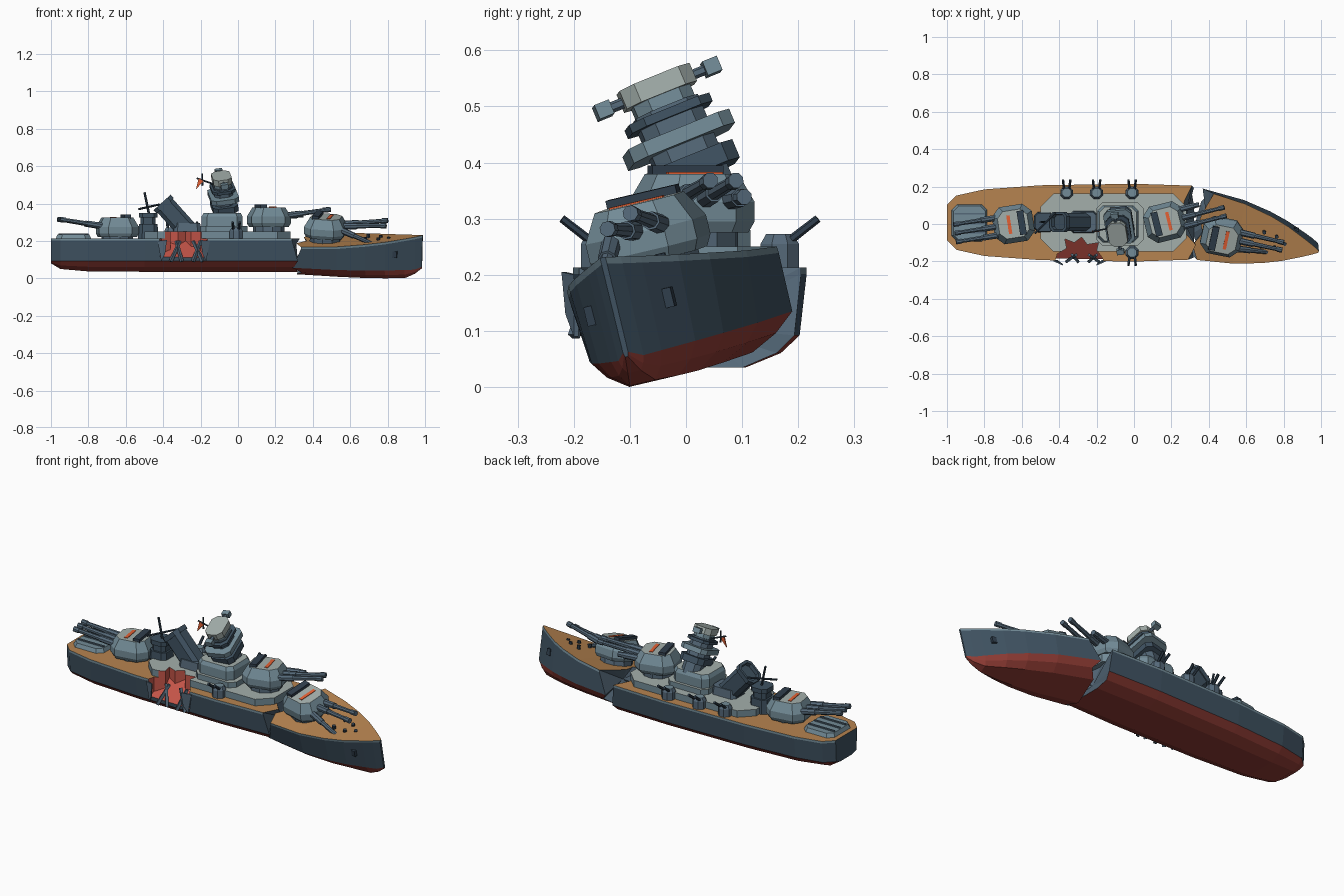
import bpy, bmesh
from math import radians, sin, cos, pi
from mathutils import Matrix, Vector, Euler

if "Cube" in bpy.data.objects:
    bpy.data.objects.remove(bpy.data.objects["Cube"])


def material(name, r, g, b):
    m = bpy.data.materials.new(name)
    m.use_nodes = True
    m.diffuse_color = (r, g, b, 1)
    m.node_tree.nodes["Principled BSDF"].inputs["Base Color"].default_value = (r, g, b, 1)
    return m


HULL = material("dark slate", .05, .085, .12)
DARK = material("deep navy", .03, .05, .075)
MID = material("blue grey", .17, .26, .31)
LIGHT = material("pale grey", .37, .43, .41)
RED = material("keel red", .28, .045, .035)
BREACH = material("breach red", .55, .09, .065)
ORANGE = material("marker orange", .78, .12, .035)
DECK = material("deck wood", .47, .23, .08)
STEEL = material("slate steel", .09, .14, .19)


def frame(x, y, z, rx=0, ry=0, rz=0):
    rot = Euler((radians(rx), radians(ry), radians(rz))).to_matrix().to_4x4()
    return Matrix.Translation((x, y, z)) @ rot


def mesh(name, M, verts, faces, mats, idx=None, top=False):
    bm = bmesh.new()
    vs = [bm.verts.new(v) for v in verts]
    for i, f in enumerate(faces):
        face = bm.faces.new([vs[k] for k in f])
        face.material_index = idx[i] if idx else 0
    bmesh.ops.recalc_face_normals(bm, faces=bm.faces)
    if top:
        for f in bm.faces:
            f.material_index = int(f.normal.z > .9)
    me = bpy.data.meshes.new(name)
    bm.to_mesh(me)
    bm.free()
    for m in mats:
        me.materials.append(m)
    ob = bpy.data.objects.new(name, me)
    bpy.context.collection.objects.link(ob)
    ob.matrix_world = M
    return ob


def prism(name, M, plan, levels, mat, top=None):
    """Stack scaled copies of a plan outline; levels are (height, scale)."""
    n = len(plan)
    verts = [(x * s, y * s, z) for z, s in levels for x, y in plan]
    faces = [(r * n + i, r * n + (i + 1) % n, (r + 1) * n + (i + 1) % n, (r + 1) * n + i)
             for r in range(len(levels) - 1) for i in range(n)]
    faces += [tuple(range(n)), tuple(range(len(verts) - n, len(verts)))]
    return mesh(name, M, verts, faces, [mat, top or mat], top=top is not None)


def chamfer(a, b, c):
    return [(a, c - b), (a, b - c), (a - c, b), (c - a, b),
            (-a, b - c), (-a, c - b), (c - a, -b), (a - c, -b)]


def ring(r, n=8):
    return [(r * cos(2 * pi * (i + .5) / n), r * sin(2 * pi * (i + .5) / n)) for i in range(n)]


def box(name, M, a, b, h, mat, top=None):
    return prism(name, M, [(a, -b), (a, b), (-a, b), (-a, -b)], [(0, 1), (h, 1)], mat, top)


def rod(name, M, p, q, r, mat, n=6):
    d = Vector(q) - Vector(p)
    R = d.to_track_quat('Z', 'Y').to_matrix().to_4x4()
    return prism(name, M @ Matrix.Translation(p) @ R, ring(r, n), [(0, 1), (d.length, .9)], mat)


def hull(name, M, stations, waterline, jag, torn_first):
    """Loft the hull; stations are (x, half width, keel z, deck z)."""
    rings = []
    for k, (x, w, zb, zt) in enumerate(stations):
        wl = max(waterline, zb + .008)
        half = [(.48 * w, zb), (.78 * w, zb + (wl - zb) * .45), (.94 * w, wl), (w, zt - .012),
                (w, zt), (.6 * w, zt), (.2 * w, zt)]
        pts = half + [(-y, z) for y, z in reversed(half)]
        torn = k == (0 if torn_first else len(stations) - 1)
        rings.append([(x + (jag[i] if torn else 0), y, z) for i, (y, z) in enumerate(pts)])
    n = len(rings[0])
    verts = [v for r in rings for v in r]
    strip = [2, 2, 0, 3] + [1] * 5 + [3, 0, 2, 2, 2]
    faces, idx = [], []
    for r in range(len(rings) - 1):
        for i in range(n):
            j = (i + 1) % n
            faces.append((r * n + i, r * n + j, (r + 1) * n + j, (r + 1) * n + i))
            idx.append(strip[i])
    # torn end is a fan to a sunken centre, the other end is flat
    last = (len(rings) - 1) * n
    t0, c0 = (0, last) if torn_first else (last, 0)
    verts.append((stations[0 if torn_first else -1][0] + (.03 if torn_first else -.03), 0, .11))
    for i in range(n):
        faces.append((t0 + i, t0 + (i + 1) % n, len(verts) - 1))
        idx.append(4)
    faces.append(tuple(range(c0, c0 + n)))
    idx.append(0)
    return mesh(name, M, verts, faces, [HULL, DECK, RED, MID, STEEL], idx)


# Two halves of the broken hull
MAIN = frame(0, .007, 0)
BOW = frame(.36, .029, .04, 13, 4, -11)
main_hull = hull("main_hull", MAIN,
                 [(-1, .095, .08, .213), (-.95, .145, .05, .213), (-.8, .178, .037, .213),
                  (-.5, .2, .035, .213), (0, .208, .035, .213), (.3, .198, .035, .213)], .092,
                 [.02, .01, .02, .01, .01, -.03, -.05, -.04, .03, -.01, -.01, .02, 0, .02], False)
hull("bow_hull", BOW,
     [(0, .187, 0, .175), (.2, .167, 0, .185), (.35, .131, 0, .2),
      (.45, .096, .002, .212), (.55, .05, .006, .227), (.6, .025, .03, .235),
      (.635, .005, .06, .242)], .055,
     [-.02, .01, -.03, .02, .025, .0, -.02, .01, -.03, .01, .01, -.035, .01, -.03], True)

# Raised deckhouse
deckhouse = prism("deckhouse", frame(-.11, .007, .205), chamfer(.39, .155, .07),
                  [(0, 1), (.045, 1)], MID, LIGHT)

# Ragged breach cut through the side
plan = [(-.44, -.26), (-.14, -.26), (-.17, -.18), (-.2, -.14), (-.19, -.1), (-.25, -.11),
        (-.28, -.07), (-.32, -.1), (-.37, -.08), (-.36, -.13), (-.41, -.16)]
n = len(plan)
verts = [(x, y, .2 + .75 * (y + .07)) for x, y in plan] + [(x, y, .32) for x, y in plan]
faces = [(i, (i + 1) % n, n + (i + 1) % n, n + i) for i in range(n)]
cutter = mesh("breach_cutter", Matrix(), verts, faces + [tuple(range(n)), tuple(range(n, 2 * n))],
              [BREACH])
cutter.hide_render = True
for ob in (main_hull, deckhouse):
    mod = ob.modifiers.new("breach", 'BOOLEAN')
    mod.operation, mod.solver, mod.object = 'DIFFERENCE', 'EXACT', cutter
    mod.material_mode = 'TRANSFER'
    bpy.context.view_layer.objects.active = ob
    bpy.ops.object.modifier_apply(modifier=mod.name)
bpy.data.objects.remove(cutter)

# Bent frames and torn plates in the breach
for i, (x, lean) in enumerate([(-.36, .05), (-.3, -.03), (-.24, .04), (-.19, -.05)]):
    rod(f"breach_frame_{i}", Matrix(), (x, -.2, .09), (x + lean, -.165, .2), .011, STEEL, 4)
for x, s in ((-.41, 1), (-.17, -1)):
    plate = [(x, -.2, .09), (x - s * .02, -.2, .2), (x + s * .03, -.222, .205), (x + s * .02, -.215, .13)]
    back = [(a, b + .008, c) for a, b, c in plate]
    mesh("torn_plate", Matrix(), plate + back,
         [(0, 1, 2, 3), (4, 5, 6, 7)] + [(i, (i + 1) % 4, 4 + (i + 1) % 4, 4 + i) for i in range(4)],
         [STEEL])


def turret(name, M, guns):
    """Triple turret facing +x; guns are (elevation, length)."""
    prism(name + "_barbette", M, ring(.085, 10), [(-.05, 1), (.01, 1)], STEEL)
    prism(name + "_house", M, chamfer(.108, .1, .045),
          [(0, .9), (.02, 1), (.055, 1), (.105, .74)], MID, LIGHT)
    box(name + "_rangefinder", M @ frame(-.045, 0, .1), .018, .065, .02, DARK)
    box(name + "_stripe", M @ frame(.022, 0, .104), .009, .05, .004, ORANGE)
    for k, (elev, length) in enumerate(guns):
        prism(f"{name}_gun_{k}", M @ frame(.07, .047 * (k - 1), .057, 0, 90 - elev),
              ring(.013), [(0, 1.4), (.1, 1.3), (.1, 1), (length - .03, .85),
                           (length - .03, 1.1), (length, 1.1)], STEEL)


turret("aft_turret", frame(-.645, 0, .22, 0, 0, 189), [(9, .25)] * 3)
turret("upper_turret", frame(.165, .01, .275, 0, 0, 14), [(8, .26), (8, .26), (3, .13)])
turret("bow_turret", BOW @ frame(.11, -.02, .205), [(-20, .24), (5, .26), (9, .26)])

# Bridge base and leaning tower
prism("bridge_lower", frame(-.075, .0, .245), chamfer(.125, .115, .03), [(0, 1), (.035, 1)], MID, LIGHT)
prism("bridge_upper", frame(-.085, .0, .28), chamfer(.11, .1, .03), [(0, 1), (.05, 1), (.07, .9)], MID, LIGHT)
TOWER = frame(-.07, .025, .35, 22, -8, 6)
tiers = [("column", .05, .06, -.04, .16, STEEL, None), ("skirt", .068, .083, .025, .06, HULL, None),
         ("gallery", .075, .098, .085, .112, MID, None), ("ring", .063, .078, .137, .153, HULL, None),
         ("neck", .045, .055, .15, .185, MID, None), ("cap", .05, .068, .182, .217, LIGHT, None)]
for part, a, b, lo, hi, mat, top in tiers:
    prism("tower_" + part, TOWER, chamfer(a, b, .025), [(lo, 1), (hi, 1)], mat, top)
rod("tower_rangefinder", TOWER, (0, -.1, .197), (0, .1, .197), .01, STEEL)
for s in (-1, 1):
    box("rangefinder_end", TOWER @ frame(0, s * .105, .184), .02, .014, .027, MID)

# Snapped yard with pennant
rod("yard_arm", Matrix(), (-.12, -.02, .5), (-.22, -.04, .535), .005, DARK)
rod("yard_post", Matrix(), (-.19, -.035, .495), (-.192, -.035, .56), .005, DARK)
pennant = [(-.21, .535), (-.185, .52), (-.225, .475)]
mesh("pennant", Matrix(), [(x, y, z) for y in (-.042, -.036) for x, z in pennant],
     [(0, 1, 2), (3, 4, 5), (0, 1, 4, 3), (1, 2, 5, 4), (2, 0, 3, 5)], [ORANGE])

# Toppled funnel
prism("funnel_base", frame(-.27, .01, .245), chamfer(.075, .06, .02), [(0, 1), (.05, .9)], STEEL)
prism("funnel", frame(-.265, .01, .25, 0, -42), chamfer(.055, .048, .02),
      [(-.02, 1), (.185, 1), (.185, 1.12), (.21, 1.12), (.21, .85), (.19, .8)], HULL)

# Aft control post with mast
prism("aft_post", frame(-.48, .01, .21), chamfer(.05, .05, .02),
      [(0, 1.1), (.08, 1), (.08, .8), (.115, .8), (.115, 1), (.14, 1)], HULL)
rod("aft_mast", Matrix(), (-.475, .01, .34), (-.5, .01, .46), .007, DARK)
rod("aft_yard", Matrix(), (-.53, -.05, .37), (-.42, .06, .395), .006, DARK)

# Secondary twin mounts
for x, s in ((-.36, 1), (-.2, 1), (-.01, 1), (-.01, -1)):
    M = frame(x, .007 + s * .16, .205)
    prism("side_mount", M, ring(.037), [(0, 1), (.05, 1), (.068, .7)], STEEL, MID)
    for dx in (-.013, .013):
        rod("side_gun", M, (dx, s * .01, .05), (dx * 1.5, s * .068, .095), .008, DARK)

# Stern catapult
prism("catapult_plate", frame(-.88, .005, .212), chamfer(.095, .1, .03), [(0, 1), (.022, .9)], MID)
for y in (-.05, 0, .05):
    box("catapult_rail", frame(-.88, y + .005, .23), .08, .005, .01, STEEL)

# Bow fittings
for x, y in ((.33, .04), (.33, -.04), (.4, .03), (.4, -.03), (.45, 0)):
    prism("bollard", BOW @ frame(x, y, .19), ring(.01), [(0, 1), (.028, 1)], DARK)
for s in (-1, 1):
    box("anchor", BOW @ frame(.5, s * .073, .125), .012, .008, .035, DARK)
